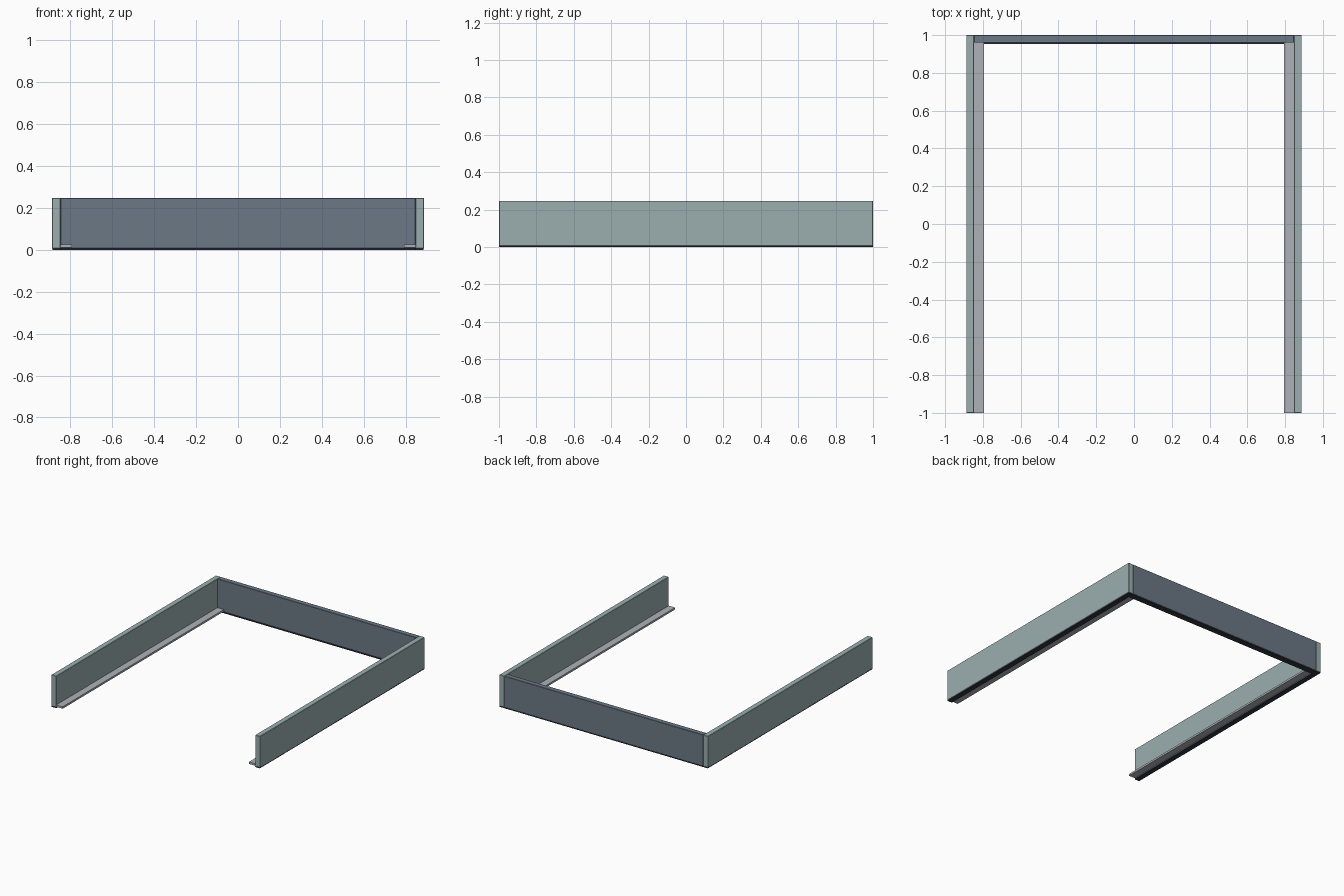
import bpy

cube = bpy.data.objects.get("Cube")
if cube:
    bpy.data.objects.remove(cube, do_unlink=True)


def material(name, rgb):
    mat = bpy.data.materials.new(name)
    mat.use_nodes = True
    color = (*rgb, 1)
    mat.diffuse_color = color
    mat.node_tree.nodes["Principled BSDF"].inputs["Base Color"].default_value = color
    return mat


def box(name, low, high, mat, bevel=0):
    centre = [(a + b) / 2 for a, b in zip(low, high)]
    bpy.ops.mesh.primitive_cube_add(size=1, location=centre)
    ob = bpy.context.object
    ob.name = name
    ob.scale = [b - a for a, b in zip(low, high)]
    bpy.ops.object.transform_apply(location=False, rotation=False, scale=True)
    ob.data.materials.append(mat)
    if bevel:
        mod = ob.modifiers.new("Soft edges", "BEVEL")
        mod.width = bevel
        mod.segments = 1
    return ob


side_mat = material("pale_green_grey", (0.33, 0.43, 0.43))
back_mat = material("slate", (0.15, 0.19, 0.24))
ledge_mat = material("light_grey", (0.42, 0.45, 0.48))
seal_mat = material("dark_seal", (0.03, 0.035, 0.05))

OUTER, INNER, LIP = 0.888, 0.847, 0.793
HEIGHT, BASE, EDGE = 0.247, 0.006, 0.002
BACK = 0.96

# Side rails with inner ledges and dark bottom seals
for side, s in (("left", 1), ("right", -1)):
    def side_box(part, x0, x1, y1, z0, z1, mat, bevel=0):
        xs = sorted((s * x0, s * x1))
        box(f"{side}_{part}", (xs[0], -1, z0), (xs[1], y1, z1), mat, bevel)

    side_box("rail", INNER, OUTER, 1, BASE, HEIGHT, side_mat, EDGE)
    side_box("ledge", LIP, INNER, BACK, 0.01, 0.025, ledge_mat)
    side_box("rail_seal", INNER, OUTER - EDGE, 1, 0, BASE, seal_mat)

# Back panel between the rails, with its seal
box("back_panel", (-INNER, BACK, BASE), (INNER, 1, HEIGHT), back_mat, EDGE)
box("back_seal", (-INNER, BACK - BASE, 0), (INNER, 1, BASE), seal_mat)
